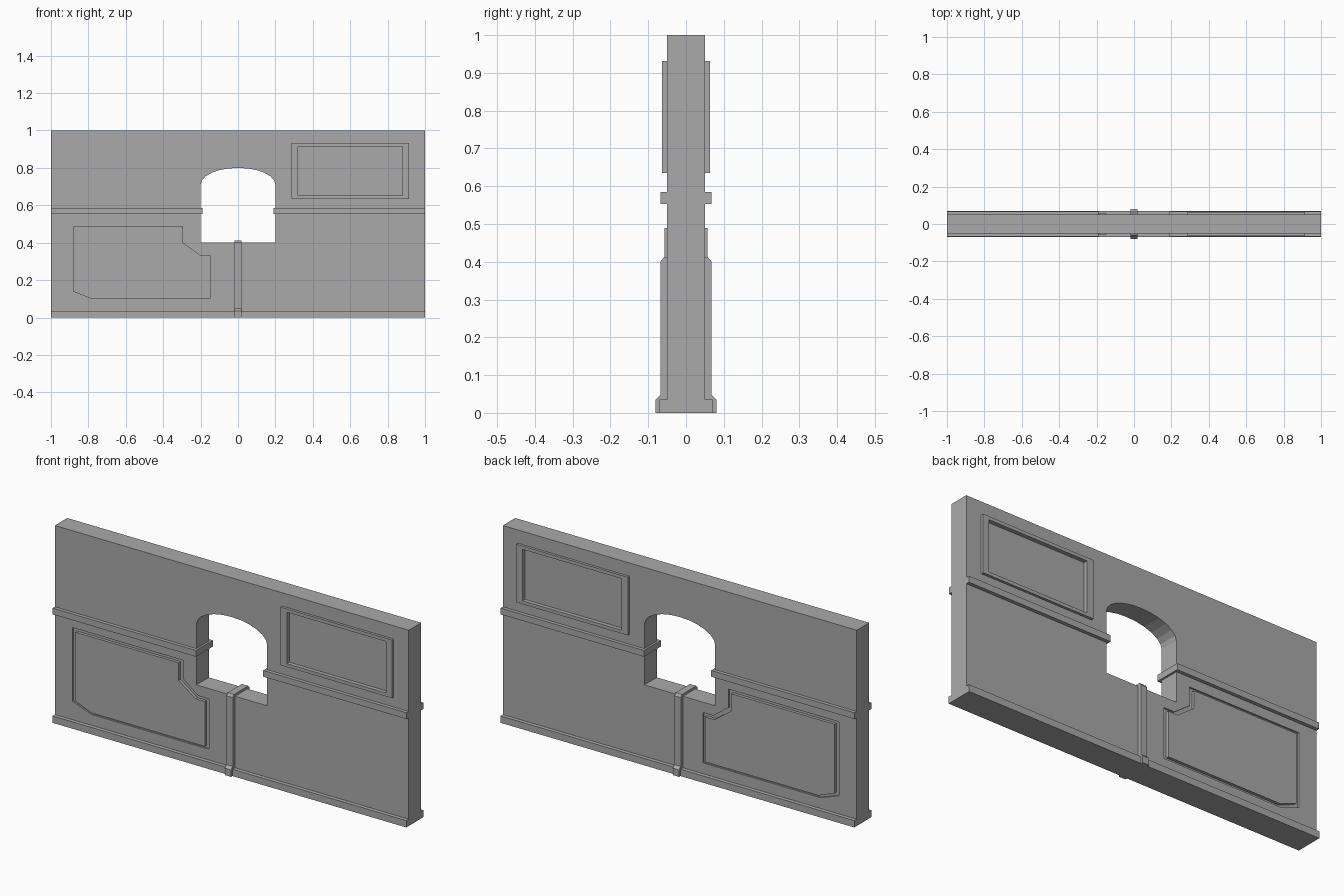
import bpy, bmesh, math
from mathutils import Vector

cube = bpy.data.objects.get("Cube")
if cube:
    bpy.data.objects.remove(cube, do_unlink=True)

stone = bpy.data.materials.new("stone_grey")
stone.use_nodes = True
GREY = (0.4, 0.4, 0.4, 1)
stone.diffuse_color = GREY
stone.node_tree.nodes["Principled BSDF"].inputs["Base Color"].default_value = GREY


def prism(name, outline, lo, hi, axis="y"):
    """Extrude an (x, z) outline along y, or a (y, z) outline along x."""
    bm = bmesh.new()

    def point(p, depth):
        return Vector((p[0], depth, p[1]) if axis == "y" else (depth, p[0], p[1]))

    face = bm.faces.new([bm.verts.new(point(p, lo)) for p in outline])
    ext = bmesh.ops.extrude_face_region(bm, geom=[face])
    moved = [v for v in ext["geom"] if isinstance(v, bmesh.types.BMVert)]
    bmesh.ops.translate(bm, verts=moved, vec=point((0, 0), hi - lo))
    bmesh.ops.recalc_face_normals(bm, faces=bm.faces)
    mesh = bpy.data.meshes.new(name)
    bm.to_mesh(mesh)
    bm.free()
    mesh.materials.append(stone)
    obj = bpy.data.objects.new(name, mesh)
    bpy.context.collection.objects.link(obj)
    return obj


def rect(x0, x1, z0, z1):
    return [(x0, z0), (x1, z0), (x1, z1), (x0, z1)]


def cut(target, cutter):
    cutter.hide_render = True
    mod = target.modifiers.new("cut", "BOOLEAN")
    mod.operation = "DIFFERENCE"
    mod.solver = "EXACT"
    mod.object = cutter
    bpy.context.view_layer.objects.active = target
    bpy.ops.object.modifier_apply(modifier=mod.name)
    bpy.data.objects.remove(cutter, do_unlink=True)


HALF = 0.05      # half the wall thickness
FLOOR = 0.042    # depth of the recessed fields

# Wall with an arched window opening
wall = prism("wall", rect(-1, 1, 0, 1), -HALF, HALF)
arch = [(0.2 * math.cos(a), 0.71 + 0.09 * math.sin(a))
        for a in (math.pi * i / 12 for i in range(13))]
cut(wall, prism("window_cutter", [(-0.2, 0.4), (0.2, 0.4)] + arch, -0.2, 0.2))

# Stepped panel outlines: groove edge and the raised field inside it
groove = [(-0.9, 0.505), (-0.275, 0.505), (-0.275, 0.41), (-0.19, 0.347),
          (-0.13, 0.347), (-0.13, 0.09), (-0.795, 0.09), (-0.9, 0.128)]
field = [(-0.88, 0.49), (-0.295, 0.49), (-0.295, 0.4), (-0.2, 0.332),
         (-0.148, 0.332), (-0.148, 0.102), (-0.79, 0.102), (-0.88, 0.138)]
frame_outer = rect(0.285, 0.915, 0.635, 0.932)
frame_inner = rect(0.32, 0.88, 0.652, 0.915)

for side, label in ((-1, "front"), (1, "back")):
    # Recesses in the wall face
    cut(wall, prism("groove_cutter", groove, side * FLOOR, side * 0.2))
    cut(wall, prism("frame_cutter", frame_inner, side * FLOOR, side * 0.2))
    # Raised field and rectangular frame
    prism(label + "_stepped_panel", field, side * 0.04, side * 0.057)
    frame = prism(label + "_upper_frame", frame_outer, side * HALF, side * 0.063)
    cut(frame, prism("opening_cutter", frame_inner, 0, side * 0.2))

# Ledges that wrap around the window jambs
for side, label in ((-1, "right"), (1, "left")):
    x0, x1 = sorted((side, side * 0.19))
    prism(label + "_ledge", rect(x0, x1, 0.553, 0.585), -0.068, 0.068)

# Skirting along the foot of the wall
prism("skirting", rect(-1, 1, 0, 0.035), -0.07, 0.07)

# Central strap running up both faces and over the sill
half = [(0.081, 0), (0.081, 0.035), (0.068, 0.048), (0.068, 0.4), (0.058, 0.412)]
prism("sill_strap", half + [(-y, z) for y, z in reversed(half)], -0.018, 0.018, "x")
